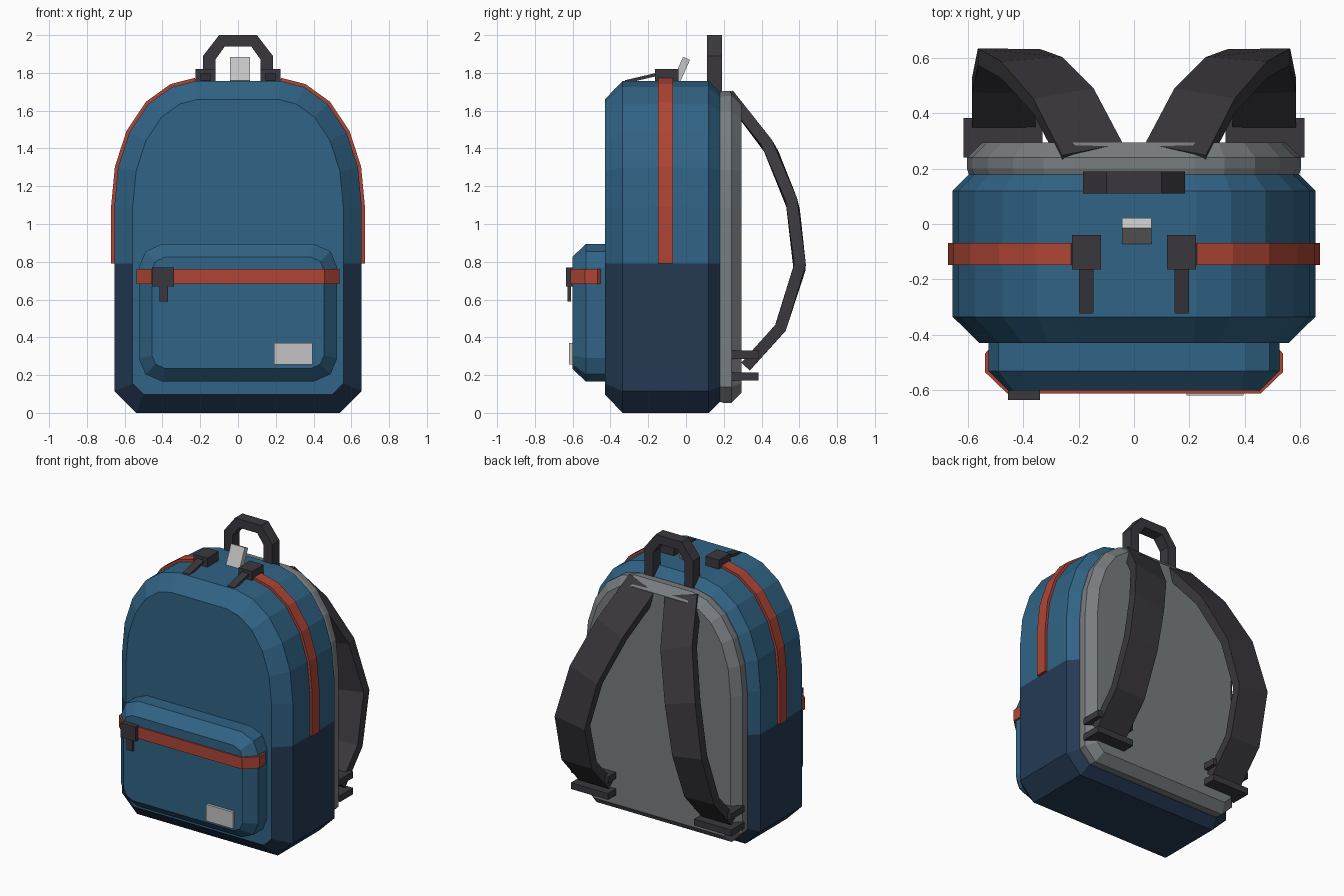
import bpy, bmesh, math
from mathutils import Vector, Matrix

cube = bpy.data.objects.get("Cube")
if cube:
    bpy.data.objects.remove(cube)


def material(name, rgb):
    m = bpy.data.materials.new(name)
    m.use_nodes = True
    m.diffuse_color = (*rgb, 1)
    m.node_tree.nodes["Principled BSDF"].inputs["Base Color"].default_value = (*rgb, 1)
    return m


BLUE = material("blue fabric", (0.03, 0.125, 0.235))
NAVY = material("navy fabric", (0.018, 0.042, 0.088))
RED = material("red zipper", (0.42, 0.06, 0.035))
BLACK = material("black webbing", (0.042, 0.039, 0.047))
GREY = material("grey padding", (0.19, 0.205, 0.215))
WHITE = material("white label", (0.55, 0.55, 0.55))


def finish(name, bm, *mats):
    bmesh.ops.recalc_face_normals(bm, faces=bm.faces)
    me = bpy.data.meshes.new(name)
    bm.to_mesh(me)
    bm.free()
    for m in mats:
        me.materials.append(m)
    ob = bpy.data.objects.new(name, me)
    bpy.context.collection.objects.link(ob)
    return ob


def mirrored(half):
    """Close a right-hand profile across x = 0."""
    return half + [(-x, z) for x, z in reversed(half)]


def inset(pts, d):
    """Move a counter-clockwise closed outline inwards with mitred corners."""
    out = []
    for i, p in enumerate(pts):
        a, b, c = Vector(pts[i - 1]), Vector(p), Vector(pts[(i + 1) % len(pts)])
        e, f = (b - a).normalized(), (c - b).normalized()
        n, m = Vector((-e.y, e.x)), Vector((-f.y, f.x))
        out.append(tuple(b + (n + m) * d / (1 + n.dot(m))))
    return out


def loft(bm, rings):
    """Skin equal-length rings of points and cap both ends."""
    rings = [[bm.verts.new(p) for p in r] for r in rings]
    n = len(rings[0])
    for r, s in zip(rings, rings[1:]):
        for i in range(n):
            j = (i + 1) % n
            bm.faces.new((r[i], r[j], s[j], s[i]))
    bm.faces.new(rings[0])
    bm.faces.new(rings[-1])
    return bm


def shell(outline, layers):
    """Padded solid: (y, inset) layers of an x-z outline."""
    return loft(bmesh.new(), [[(x, y, z) for x, z in inset(outline, d)] for y, d in layers])


def box(name, lo, hi, mat, tilt=0):
    bm = bmesh.new()
    bmesh.ops.create_cube(bm, size=1)
    lo, hi = Vector(lo), Vector(hi)
    bm.transform(Matrix.Translation((lo + hi) / 2) @ Matrix.Rotation(tilt, 4, "X")
                 @ Matrix.Diagonal((*(hi - lo), 1)))
    return finish(name, bm, mat)


# Main bag: arched shell, navy lower sides and base, blue elsewhere
half = [(0.54, 0), (0.655, 0.115), (0.655, 0.79), (0.655, 1.09), (0.635, 1.3),
        (0.575, 1.485), (0.475, 1.635), (0.35, 1.725), (0.225, 1.757)]
arch = mirrored(half)
body = finish("main_bag", shell(arch, [(-0.43, 0.097), (-0.335, 0), (0.12, 0), (0.19, 0.07)]),
              BLUE, NAVY)
for f in body.data.polygons:
    if f.center.z < 0.79 and abs(f.normal.y) < 0.95:
        f.material_index = 1

# Padded back panel
finish("back_panel", shell(arch, [(0.16, 0.065), (0.2, 0.052), (0.24, 0.052), (0.295, 0.107)]), GREY)

# Front pocket
pocket_half = [(0.4, 0.165), (0.49, 0.205), (0.525, 0.29), (0.525, 0.77), (0.49, 0.855), (0.4, 0.895)]
finish("front_pocket", shell(mirrored(pocket_half), [(-0.42, 0), (-0.53, 0), (-0.602, 0.07)]), BLUE)

# Main zipper: one strip following the arch on each side
outer, inner = inset(arch, -0.017), inset(arch, 0.01)
for side, label in ((1, "left"), (-1, "right")):
    bm = bmesh.new()
    rings = [[(side * x, y, z) for (x, z), y in
              ((outer[i], -0.148), (outer[i], -0.068), (inner[i], -0.068), (inner[i], -0.148))]
             for i in range(2, len(half))]
    finish(label + "_main_zipper", loft(bm, rings), RED)

    # Zipper slider and pull tab
    x = side * 0.172
    box(label + "_zipper_slider", (x - 0.052, -0.165, 1.74), (x + 0.052, -0.04, 1.82), BLACK)
    box(label + "_zipper_pull", (x - 0.026, -0.325, 1.765), (x + 0.026, -0.14, 1.782), BLACK, 0.23)

# Pocket zipper wrapping around the pocket front
path = [(0.538, -0.468), (0.538, -0.535), (0.458, -0.612)]
path = mirrored(path)
under = [(x * 0.95, y + 0.03) for x, y in path]
rings = [[(*p, 0.682), (*p, 0.762), (*q, 0.762), (*q, 0.682)] for p, q in zip(path, under)]
finish("pocket_zipper", loft(bmesh.new(), rings), RED)
box("pocket_zipper_slider", (-0.455, -0.635, 0.668), (-0.34, -0.59, 0.77), BLACK)
box("pocket_zipper_pull", (-0.416, -0.628, 0.59), (-0.37, -0.61, 0.69), BLACK)

# Labels
box("pocket_label", (0.19, -0.62, 0.255), (0.395, -0.59, 0.37), WHITE)
box("top_tag", (-0.043, -0.045, 1.745), (0.063, -0.005, 1.883), WHITE, -0.42)

# Carrying handle
rim = mirrored([(0.185, 1.7), (0.185, 1.89), (0.1, 2.0)])
hole = mirrored([(0.12, 1.7), (0.12, 1.87), (0.07, 1.94)])
rings = [[(a, 0.11, b), (a, 0.19, b), (c, 0.19, d), (c, 0.11, d)]
         for (a, b), (c, d) in zip(rim, hole)]
finish("carry_handle", loft(bmesh.new(), rings), BLACK)

# Shoulder straps: flat webbing swept along a bowed path, with lower buckle bars
centre = [Vector(p) for p in ((0.15, 0.245, 1.66), (0.255, 0.445, 1.4), (0.37, 0.565, 1.1),
                              (0.45, 0.602, 0.77), (0.47, 0.5, 0.45), (0.47, 0.315, 0.245))]
for side, label in ((1, "left"), (-1, "right")):
    rings = []
    for i, p in enumerate(centre):
        t = (centre[min(i + 1, len(centre) - 1)] - centre[max(i - 1, 0)]).normalized()
        w = Vector((1, 0, 0))
        w = (w - t * w.dot(t)).normalized()
        n = t.cross(w) * 0.031
        w *= 0.115
        ring = (p - w - n, p + w - n, p + w + n, p - w + n)
        rings.append([(side * v.x, v.y, v.z) for v in ring])
    finish(label + "_shoulder_strap", loft(bmesh.new(), rings), BLACK)
    for part, z in (("upper", 0.307), ("lower", 0.193)):
        a, b = sorted((side * 0.33, side * 0.615))
        box(f"{label}_{part}_buckle_bar", (a, 0.24, z - 0.022), (b, 0.383, z + 0.022), BLACK)
